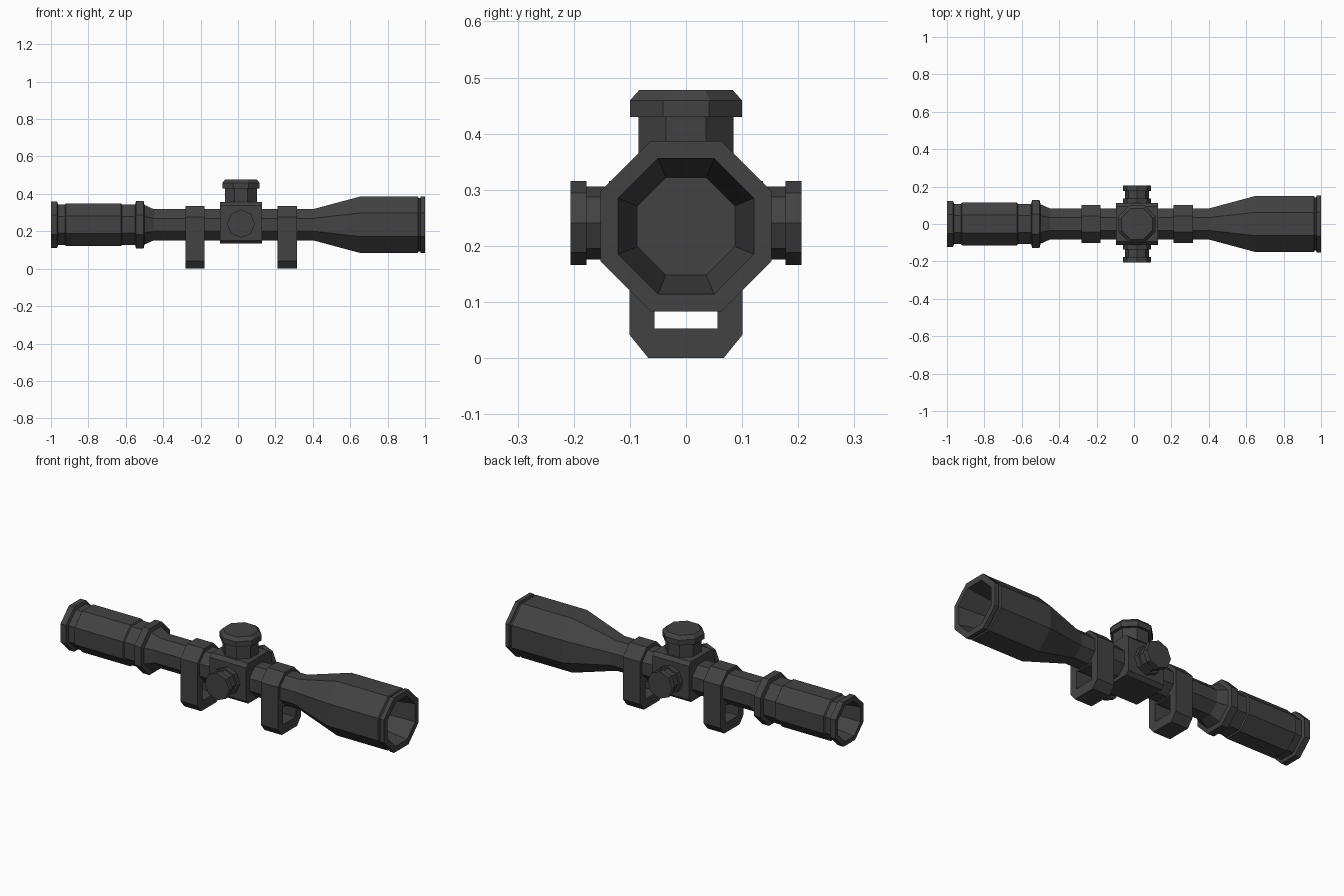
import bpy, bmesh, math
from mathutils import Vector

if "Cube" in bpy.data.objects:
    bpy.data.objects.remove(bpy.data.objects["Cube"])

CZ = 0.235          # height of the optical axis
KX = 0.016          # x centre of the turret block
FLAT = 1 / math.cos(math.pi / 8)   # flat-to-flat radius -> corner radius

mat = bpy.data.materials.new("matte charcoal")
mat.diffuse_color = (0.055, 0.055, 0.055, 1)
mat.use_nodes = True
mat.node_tree.nodes["Principled BSDF"].inputs["Base Color"].default_value = mat.diffuse_color


def finish(name, bm):
    bmesh.ops.recalc_face_normals(bm, faces=bm.faces)
    me = bpy.data.meshes.new(name)
    bm.to_mesh(me)
    bm.free()
    me.materials.append(mat)
    ob = bpy.data.objects.new(name, me)
    bpy.context.collection.objects.link(ob)
    return ob


def lathe(name, profile, origin, axis, u, v, flats=True):
    """Eight-sided turned part: profile is (distance along axis, radius)."""
    bm = bmesh.new()
    o, a, u, v = map(Vector, (origin, axis, u, v))
    rings = []
    for d, r in profile:
        k, ph = (r * FLAT, math.pi / 8) if flats else (r, 0)
        rings.append([bm.verts.new(o + a * d + u * k * math.cos(ph + i * math.pi / 4)
                                   + v * k * math.sin(ph + i * math.pi / 4)) for i in range(8)])
    for p, q in zip(rings, rings[1:]):
        for i in range(8):
            j = (i + 1) % 8
            bm.faces.new((p[i], p[j], q[j], q[i]))
    bm.faces.new(rings[0])
    bm.faces.new(rings[-1])
    return finish(name, bm)


def extrude_x(name, outline, x0, x1):
    """Extrude a y-z outline along x."""
    bm = bmesh.new()
    a = [bm.verts.new((x0, y, z)) for y, z in outline]
    b = [bm.verts.new((x1, y, z)) for y, z in outline]
    n = len(outline)
    for i in range(n):
        j = (i + 1) % n
        bm.faces.new((a[i], a[j], b[j], b[i]))
    bm.faces.new(a)
    bm.faces.new(b)
    return finish(name, bm)


# Scope body: recessed eyepiece lens, rings, tube, bell, recessed front lens
lathe("scope_body", [
    (-0.84, 0.075), (-1.0, 0.098), (-1.0, 0.123), (-0.967, 0.123), (-0.962, 0.107),
    (-0.925, 0.107), (-0.92, 0.114), (-0.625, 0.114), (-0.62, 0.107), (-0.55, 0.107),
    (-0.545, 0.128), (-0.505, 0.128), (-0.5, 0.106), (-0.45, 0.083), (0.40, 0.083),
    (0.65, 0.150), (0.962, 0.150), (0.966, 0.143), (0.974, 0.143), (0.977, 0.152),
    (1.0, 0.152), (1.0, 0.121), (0.80, 0.087)],
    (0, 0, CZ), (1, 0, 0), (0, 1, 0), (0, 0, 1))

# Turret block with slightly chamfered long edges
h, c = 0.111, 0.018
bz = 0.245
half = [(h - c, -h), (h, -h + c), (h, h - c), (h - c, h)]
extrude_x("turret_block", [(y, bz + z) for y, z in half]
          + [(-y, bz + z) for y, z in reversed(half)], KX - 0.112, KX + 0.112)

# Elevation turret on top
lathe("top_turret", [(0.34, 0.085), (0.43, 0.085), (0.43, 0.1), (0.459, 0.1), (0.478, 0.083)],
      (KX, 0, 0), (0, 0, 1), (1, 0, 0), (0, 1, 0))

# Side knobs
for side, label in ((-1, "front"), (1, "back")):
    lathe(label + "_knob", [(0.10, 0.075), (0.137, 0.075), (0.137, 0.065), (0.177, 0.065),
                            (0.177, 0.075), (0.206, 0.075)],
          (KX, 0, 0.241), (0, side, 0), (1, 0, 0), (0, 0, 1), flats=False)

# Mounting rings: octagonal top, straight legs, chamfered foot, open slot under the tube
r, t = 0.101, 0.101 * math.tan(math.pi / 8)
right = [(0, 0), (0.067, 0), (r, 0.042), (r, CZ + t), (t, CZ + r), (0, CZ + r)]
slot = [(0, 0.145), (0.04, 0.145), (0.056, 0.155), (0.056, 0.053), (0, 0.053)]
for x0, x1, label in ((-0.282, -0.178, "rear"), (0.21, 0.315, "forward")):
    # each half is a C-shaped outline meeting its mirror image on the centre plane
    ob = extrude_x(label + "_mount", right + slot, x0, x1)
    bm = bmesh.new()
    bm.from_mesh(ob.data)
    seam = [f for f in bm.faces if all(abs(v.co.y) < 1e-5 for v in f.verts)]
    bmesh.ops.delete(bm, geom=seam, context='FACES')
    bm.to_mesh(ob.data)
    bm.free()
    m = ob.modifiers.new("mirror", 'MIRROR')
    m.use_axis = (False, True, False)
    m.use_clip = True
